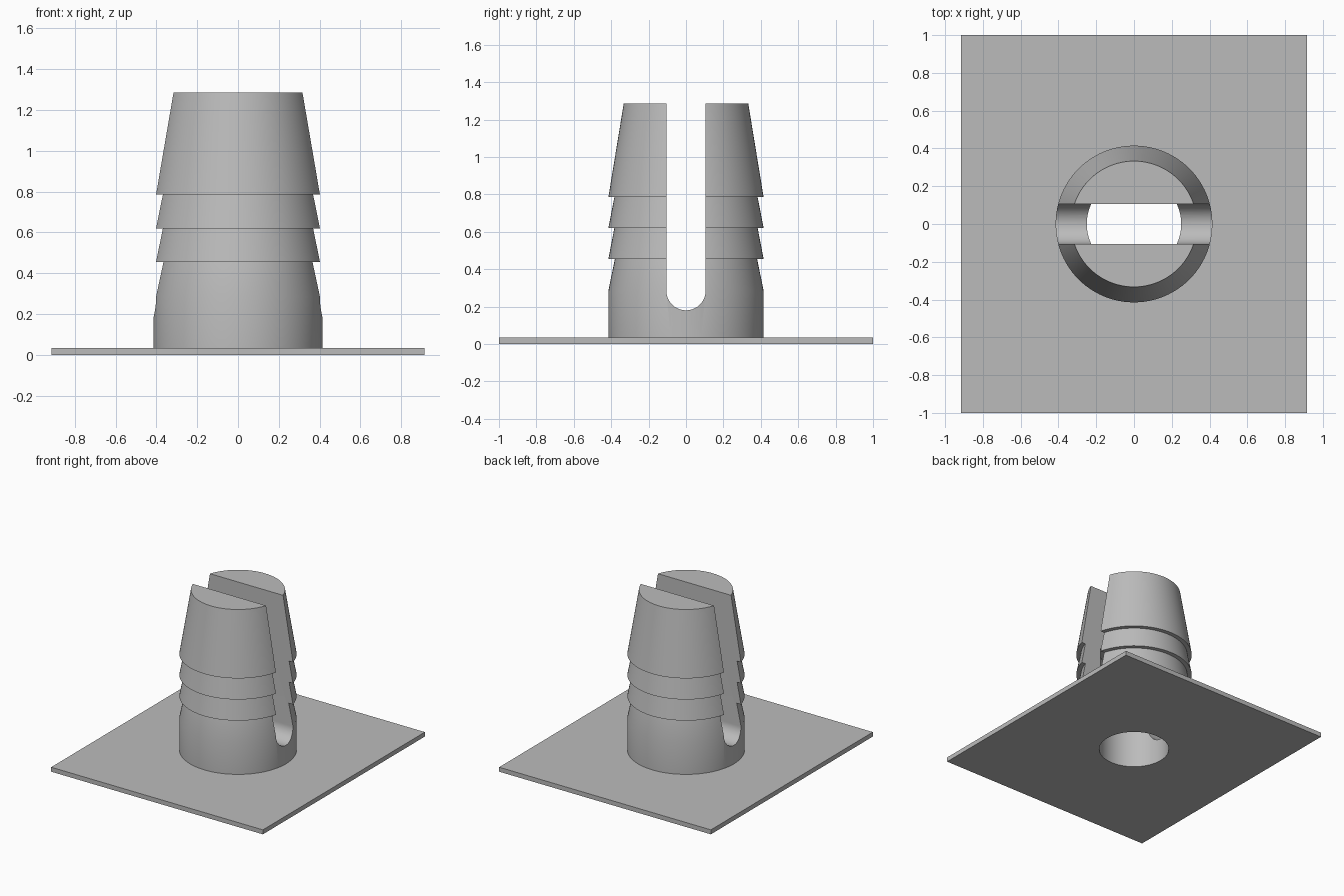
import bpy, bmesh, math
from mathutils import Matrix

cube = bpy.data.objects.get("Cube")
if cube:
    bpy.data.objects.remove(cube, do_unlink=True)

grey = bpy.data.materials.new("plain grey")
grey.use_nodes = True
colour = (0.5, 0.5, 0.5, 1)
grey.diffuse_color = colour
grey.node_tree.nodes["Principled BSDF"].inputs["Base Color"].default_value = colour


def finish(name, bm):
    bmesh.ops.recalc_face_normals(bm, faces=bm.faces)
    mesh = bpy.data.meshes.new(name)
    bm.to_mesh(mesh)
    bm.free()
    mesh.materials.append(grey)
    obj = bpy.data.objects.new(name, mesh)
    bpy.context.collection.objects.link(obj)
    return obj


def box(name, size, centre):
    bm = bmesh.new()
    bmesh.ops.create_cube(bm, size=1, matrix=Matrix.Translation(centre) @ Matrix.Diagonal((*size, 1)))
    return finish(name, bm)


def lathe(name, profile, steps=96):
    bm = bmesh.new()
    rings = [[bm.verts.new((r * math.cos(math.tau * i / steps), r * math.sin(math.tau * i / steps), z))
              for i in range(steps)] for r, z in profile]
    for low, high in zip(rings, rings[1:]):
        for i in range(steps):
            j = (i + 1) % steps
            bm.faces.new((low[i], low[j], high[j], high[i]))
    bm.faces.new(rings[0])
    bm.faces.new(rings[-1])
    return finish(name, bm)


def slot(name, half, base, top, length):
    # Round-bottomed channel running along x
    outline = [(half * math.cos(a), base + half * math.sin(a))
               for a in (math.pi + math.pi * i / 32 for i in range(33))]
    outline += [(half, top), (-half, top)]
    bm = bmesh.new()
    face = bm.faces.new([bm.verts.new((-length / 2, y, z)) for y, z in outline])
    grown = bmesh.ops.extrude_face_region(bm, geom=[face])["geom"]
    bmesh.ops.translate(bm, vec=(length, 0, 0), verts=[v for v in grown if isinstance(v, bmesh.types.BMVert)])
    return finish(name, bm)


def cut(obj, cutter):
    mod = obj.modifiers.new("cut", 'BOOLEAN')
    mod.operation = 'DIFFERENCE'
    mod.solver = 'EXACT'
    mod.object = cutter
    bpy.context.view_layer.objects.active = obj
    bpy.ops.object.modifier_apply(modifier=mod.name)


# Thin base plate and barbed, tapered plug
plate = box("base_plate", (1.83, 2, 0.035), (0, 0, 0.0175))
plug = lathe("barbed_plug", [(0.415, 0.034), (0.415, 0.285), (0.38, 0.455), (0.415, 0.455),
                             (0.383, 0.62), (0.415, 0.62), (0.383, 0.785), (0.415, 0.785),
                             (0.333, 1.285)])

# Blind hole from below and slot from above
hole = lathe("hole_cutter", [(0.25, -0.1), (0.25, 0.8)])
channel = slot("slot_cutter", 0.105, 0.285, 1.5, 1.2)
cut(plate, hole)
cut(plug, hole)
cut(plug, channel)
for cutter in (hole, channel):
    bpy.data.objects.remove(cutter, do_unlink=True)

# Smooth the round walls, keep the edges crisp
for obj in (plate, plug):
    bpy.ops.object.select_all(action='DESELECT')
    obj.select_set(True)
    bpy.context.view_layer.objects.active = obj
    bpy.ops.object.shade_smooth_by_angle(angle=math.radians(25))
